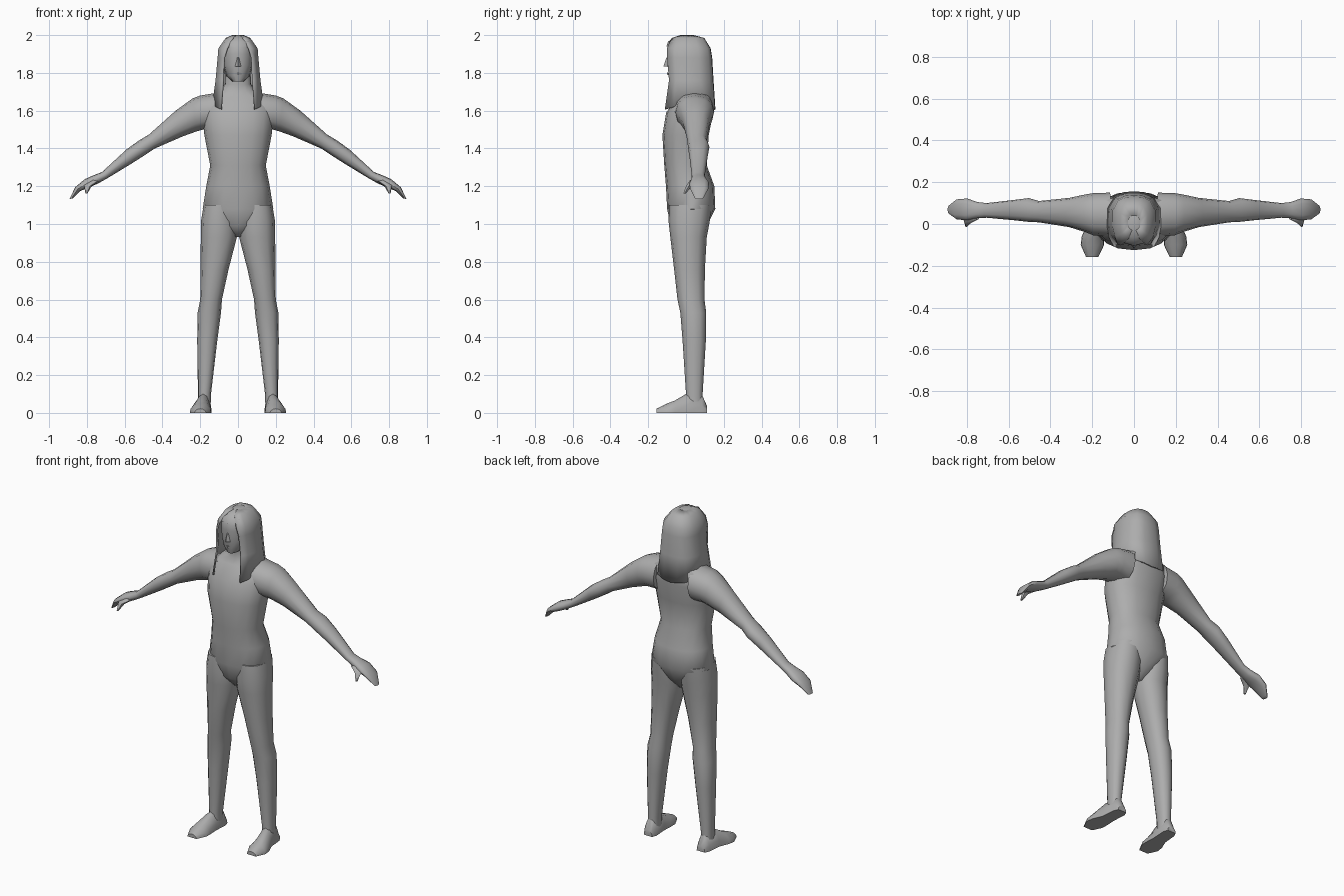
import bpy, bmesh, math
from mathutils import Vector

skin = bpy.data.materials.new("plain grey")
skin.diffuse_color = (0.42, 0.42, 0.42, 1)


def finish(name, bm, mirror=False, angle=50):
    bmesh.ops.recalc_face_normals(bm, faces=bm.faces)
    me = bpy.data.meshes.new(name)
    bm.to_mesh(me)
    bm.free()
    ob = bpy.data.objects.new(name, me)
    bpy.context.collection.objects.link(ob)
    me.materials.append(skin)
    bpy.ops.object.select_all(action='DESELECT')
    ob.select_set(True)
    bpy.context.view_layer.objects.active = ob
    bpy.ops.object.shade_smooth_by_angle(angle=math.radians(angle))
    if mirror:
        ob.modifiers.new("mirror", 'MIRROR').use_mirror_merge = False
    return ob


def skin_rings(name, rings, closed=True, caps=True, mirror=False, angle=50):
    bm = bmesh.new()
    vs = [[bm.verts.new(p) for p in r] for r in rings]
    n = len(vs[0])
    for a, b in zip(vs, vs[1:]):
        for i in range(n if closed else n - 1):
            j = (i + 1) % n
            bm.faces.new((a[i], a[j], b[j], b[i]))
    if caps:
        bm.faces.new(vs[0])
        bm.faces.new(vs[-1])
    return finish(name, bm, mirror, angle)


def loft(name, sections, n=12, mirror=False):
    """Each section: two edge points (x, z) and its front and back y."""
    rings = []
    for x0, z0, x1, z1, y0, y1 in sections:
        mid = Vector(((x0 + x1) / 2, (y0 + y1) / 2, (z0 + z1) / 2))
        u = Vector(((x1 - x0) / 2, 0, (z1 - z0) / 2))
        v = Vector((0, (y1 - y0) / 2, 0))
        ring = []
        for i in range(n):
            t = 2 * math.pi * i / n
            c, s = math.cos(t), math.sin(t)
            c, s = [math.copysign(abs(k) ** 0.88, k) for k in (c, s)]
            ring.append(mid + u * c + v * s)
        rings.append(ring)
    return skin_rings(name, rings, mirror=mirror)


def upright(name, rows, n=12):
    """Each row: height, half width, front y, back y."""
    return loft(name, [(-w, z, w, z, a, b) for z, w, a, b in rows], n)


# torso and neck
upright("torso", [
    (0.93, 0.02, -0.03, 0.06), (0.99, 0.10, -0.08, 0.11),
    (1.08, 0.187, -0.10, 0.155), (1.20, 0.168, -0.106, 0.15),
    (1.31, 0.147, -0.115, 0.11), (1.47, 0.178, -0.125, 0.12),
    (1.59, 0.19, -0.105, 0.145), (1.67, 0.175, -0.05, 0.14),
    (1.70, 0.10, -0.03, 0.12), (1.74, 0.07, -0.03, 0.10),
    (1.82, 0.065, -0.03, 0.09)], 16)

# legs
loft("legs", [
    (0.01, 1.10, 0.182, 1.10, -0.09, 0.135),
    (0.004, 1.00, 0.195, 1.02, -0.092, 0.125),
    (0.006, 0.93, 0.197, 0.93, -0.083, 0.11),
    (0.05, 0.76, 0.198, 0.76, -0.063, 0.10),
    (0.085, 0.60, 0.20, 0.60, -0.045, 0.098),
    (0.09, 0.53, 0.214, 0.53, -0.03, 0.107),
    (0.11, 0.38, 0.216, 0.38, -0.018, 0.105),
    (0.143, 0.10, 0.212, 0.10, 0.0, 0.088),
    (0.145, 0.03, 0.212, 0.03, 0.0, 0.09)], mirror=True)

# feet: flat soles, arched cross-sections from heel to toe
feet = []
for y, x0, x1, h in [(0.112, 0.15, 0.205, 0.035), (0.085, 0.14, 0.218, 0.095),
                     (0.0, 0.145, 0.225, 0.10), (-0.06, 0.142, 0.25, 0.065),
                     (-0.10, 0.143, 0.255, 0.05), (-0.157, 0.17, 0.23, 0.022)]:
    feet.append([(x0 + (x1 - x0) * f, y, h * g) for f, g in
                 [(0, 0), (0.03, 0.4), (0.25, 0.88), (0.5, 1),
                  (0.75, 0.88), (0.97, 0.4), (1, 0)]])
skin_rings("feet", feet, mirror=True, angle=45)

# arms and hands, shoulder to fingertips
loft("arms", [
    (0.11, 1.695, 0.12, 1.50, -0.06, 0.15),
    (0.20, 1.68, 0.185, 1.50, -0.055, 0.148),
    (0.24, 1.665, 0.22, 1.49, -0.04, 0.142),
    (0.33, 1.60, 0.29, 1.465, -0.015, 0.125),
    (0.47, 1.475, 0.44, 1.40, 0.008, 0.11),
    (0.52, 1.445, 0.485, 1.37, 0.01, 0.124),
    (0.59, 1.395, 0.56, 1.322, 0.018, 0.115),
    (0.72, 1.275, 0.69, 1.243, 0.03, 0.10),
    (0.76, 1.26, 0.74, 1.215, 0.028, 0.105),
    (0.81, 1.238, 0.785, 1.195, 0.018, 0.122),
    (0.862, 1.195, 0.835, 1.175, 0.022, 0.118),
    (0.892, 1.132, 0.872, 1.137, 0.048, 0.09)], mirror=True)
loft("thumbs", [
    (0.775, 1.235, 0.735, 1.225, 0.02, 0.06),
    (0.815, 1.205, 0.775, 1.20, 0.0, 0.035),
    (0.808, 1.162, 0.797, 1.162, -0.015, 0.0)], 6, mirror=True)

# head
upright("head", [
    (1.755, 0.03, -0.085, 0.03), (1.785, 0.062, -0.092, 0.07),
    (1.84, 0.078, -0.10, 0.10), (1.90, 0.082, -0.103, 0.11),
    (1.945, 0.08, -0.10, 0.11), (1.978, 0.055, -0.075, 0.08),
    (1.988, 0.02, -0.02, 0.03)], 14)

# nose wedge
skin_rings("nose", [
    [(-0.008, -0.095, 1.885), (0.008, -0.095, 1.885), (0.0, -0.104, 1.88)],
    [(-0.022, -0.09, 1.832), (0.022, -0.09, 1.832), (0.0, -0.119, 1.835)]], angle=20)

# mouth fold
skin_rings("mouth", [
    [(-0.022, -0.09, 1.80), (0, -0.102, 1.802), (0.022, -0.09, 1.80)],
    [(-0.022, -0.088, 1.788), (0, -0.098, 1.788), (0.022, -0.088, 1.788)]], angle=20)

# long hair: open at the front, each row runs from one front edge round the back
hair = []
for z, w, front, back, gap, dip in [
        (2.0, 0.03, -0.03, 0.04, 0.01, 0), (1.985, 0.065, -0.075, 0.095, 0.03, 0),
        (1.93, 0.104, -0.102, 0.128, 0.062, 0), (1.88, 0.108, -0.10, 0.136, 0.078, 0),
        (1.76, 0.119, -0.09, 0.143, 0.083, 0), (1.62, 0.135, -0.112, 0.153, 0.094, 0.03)]:
    half = [(gap, front, -dip * 0.4), (w * 0.88, front * 0.6, 0),
            (w, front * 0.1, dip * 0.8), (w * 0.98, back * 0.5, dip),
            (w * 0.72, back * 0.88, 0), (w * 0.35, back, -dip * 0.3)]
    row = [(x, y, z + d) for x, y, d in half]
    hair.append(row + [(0, back * 1.02, z - dip * 0.5)] + [(-x, y, q) for x, y, q in reversed(row)])
hair_ob = skin_rings("hair", hair, closed=False, caps=False)
shell = hair_ob.modifiers.new("thickness", 'SOLIDIFY')
shell.thickness = 0.01
shell.offset = -1

# crown and fringe that close the hair over the forehead
upright("hair_crown", [
    (1.94, 0.085, -0.104, 0.10), (1.965, 0.078, -0.095, 0.10),
    (1.988, 0.055, -0.065, 0.075), (2.0, 0.025, -0.025, 0.04)], 12)
